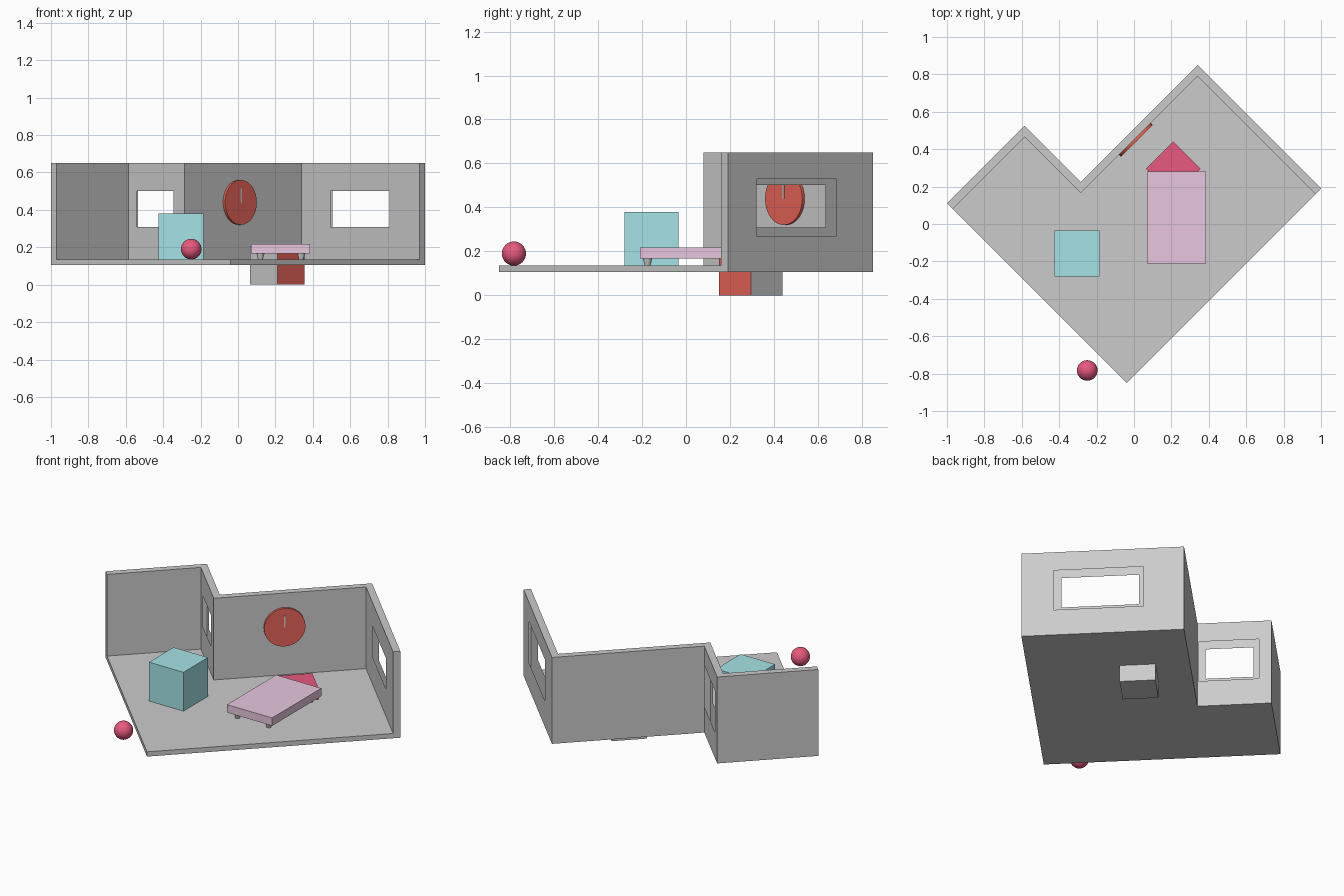
import bpy, bmesh
from math import radians, pi
from mathutils import Matrix, Vector

if "Cube" in bpy.data.objects:
    bpy.data.objects.remove(bpy.data.objects["Cube"])


def material(name, rgb):
    m = bpy.data.materials.new(name)
    m.diffuse_color = (*rgb, 1)
    m.use_nodes = True
    m.node_tree.nodes["Principled BSDF"].inputs["Base Color"].default_value = m.diffuse_color
    return m


crimson = material("crimson", (0.8, 0.1, 0.21))
red = material("red", (0.8, 0.13, 0.1))
cyan = material("cyan", (0.38, 0.77, 0.8))
lilac = material("lilac", (0.8, 0.57, 0.73))


def finish(bm, name, mat=None, smooth=False):
    me = bpy.data.meshes.new(name)
    bm.to_mesh(me)
    bm.free()
    ob = bpy.data.objects.new(name, me)
    bpy.context.collection.objects.link(ob)
    if mat:
        me.materials.append(mat)
    if smooth:
        bpy.context.view_layer.objects.active = ob
        ob.select_set(True)
        bpy.ops.object.shade_smooth_by_angle(angle=radians(35))
        ob.select_set(False)
    return ob


def box(name, centre, size, mat=None, turn=0):
    bm = bmesh.new()
    bmesh.ops.create_cube(bm, size=1, matrix=Matrix.Translation(centre)
                          @ Matrix.Rotation(turn, 4, 'Z') @ Matrix.Diagonal((*size, 1)))
    return finish(bm, name, mat)


def cone(name, matrix, r1, r2, depth, sides, mat=None):
    bm = bmesh.new()
    bmesh.ops.create_cone(bm, cap_ends=True, segments=sides, radius1=r1, radius2=r2,
                          depth=depth, matrix=matrix)
    return finish(bm, name, mat, True)


# Room shell: floor slab and hollow walls with window openings
Z0, ZF, Z1 = 0.105, 0.135, 0.65
outer = [(-1, 0.11), (-0.585, 0.525), (-0.285, 0.225), (0.34, 0.85), (1, 0.19)]
inner = [(-0.97, 0.08), (-0.585, 0.465), (-0.285, 0.165), (0.34, 0.79), (0.97, 0.16)]
front = (-0.04, -0.85)
room = bmesh.new()


def face(*pts):
    room.faces.new([room.verts.new(p) for p in pts])


def rect(a, b, x0, x1, z0, z1):
    def at(x, z):
        return (x, a[1] + (b[1] - a[1]) * (x - a[0]) / (b[0] - a[0]), z)
    return [at(x0, z0), at(x1, z0), at(x1, z1), at(x0, z1)]


def panel(a, b, z0, hole=None):
    rim = rect(a, b, a[0], b[0], z0, Z1)
    if not hole:
        return face(*rim)
    cut = rect(a, b, *hole)
    for i in range(4):
        j = (i + 1) % 4
        face(rim[i], rim[j], cut[j], cut[i])


outer_holes = {1: (-0.535, -0.29, 0.27, 0.53), 3: (0.505, 0.87, 0.27, 0.53)}
inner_holes = {1: (-0.54, -0.345, 0.308, 0.502), 3: (0.495, 0.81, 0.308, 0.502)}
for i in range(4):
    panel(outer[i], outer[i + 1], Z0, outer_holes.get(i))
    panel(inner[i], inner[i + 1], ZF, inner_holes.get(i))
    face((*outer[i], Z1), (*outer[i + 1], Z1), (*inner[i + 1], Z1), (*inner[i], Z1))
for i in (0, 4):
    face((*outer[i], Z0), (*outer[i], Z1), (*inner[i], Z1), (*inner[i], ZF),
         (*front, ZF), (*front, Z0))
face(*[(*p, Z0) for p in outer + [front]])
face(*[(*p, ZF) for p in inner + [front]])
bmesh.ops.remove_doubles(room, verts=room.verts, dist=1e-5)
bmesh.ops.recalc_face_normals(room, faces=room.faces)
finish(room, "room_shell")

# Cube set through the floor, with coloured top and front side
stand = box("floor_cube", (0.21, 0.295, 0.1025), (0.205, 0.205, 0.205), None, pi / 4)
for m in (None, crimson, red):
    stand.data.materials.append(m)
for p in stand.data.polygons:
    if p.normal.z > 0.5:
        p.material_index = 1
    elif p.normal.x > 0.5 and p.normal.y < -0.5:
        p.material_index = 2

# Large box
box("storage_box", (-0.305, -0.1575, 0.2575), (0.24, 0.245, 0.245), cyan)

# Bed on four short tapered legs
box("bed_top", (0.2275, 0.035, 0.193), (0.315, 0.49, 0.05), lilac)
for x in (0.12, 0.338):
    for y in (-0.175, 0.243):
        cone("bed_leg", Matrix.Translation((x, y, 0.152)), 0.013, 0.022, 0.034, 16)

# Wall clock and its hand
normal = Vector((1, -1, 0)).normalized()
spin = normal.to_track_quat('Z', 'Y').to_matrix().to_4x4()
on_wall = Vector((0.005, 0.455, 0.44))
cone("clock_face", Matrix.Translation(on_wall + normal * 0.0075) @ spin,
     0.12, 0.12, 0.015, 32, red)
box("clock_hand", on_wall + normal * 0.0155 + Vector((0, 0, 0.037)),
    (0.008, 0.004, 0.075), None, pi / 4)

# Ball
ball = bmesh.new()
bmesh.ops.create_uvsphere(ball, u_segments=32, v_segments=16, radius=0.055,
                          matrix=Matrix.Translation((-0.25, -0.783, 0.19)))
finish(ball, "ball", crimson, True)
